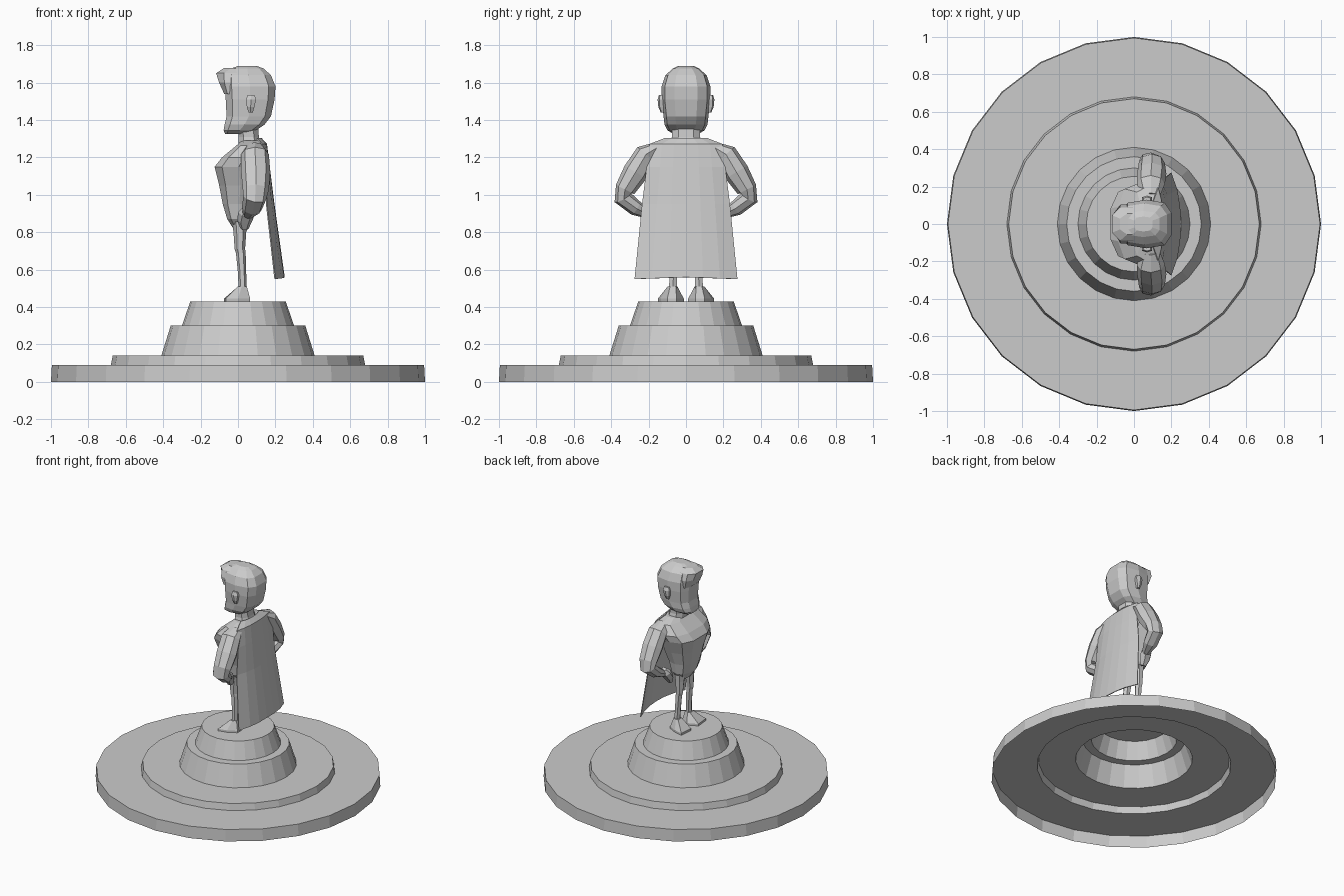
import bpy
import bmesh
from math import cos, sin, pi
from mathutils import Vector

cube = bpy.data.objects.get("Cube")
if cube:
    bpy.data.objects.remove(cube)

stone = bpy.data.materials.new("grey_stone")
stone.use_nodes = True
GREY = (0.6, 0.6, 0.6, 1)
stone.diffuse_color = GREY
stone.node_tree.nodes["Principled BSDF"].inputs["Base Color"].default_value = GREY


def finish(name, bm, mirror=False, recalc=True):
    """Turn a bmesh into a flat shaded object, optionally mirrored across y."""
    if recalc:
        bmesh.ops.recalc_face_normals(bm, faces=bm.faces)
    mesh = bpy.data.meshes.new(name)
    bm.to_mesh(mesh)
    bm.free()
    mesh.materials.append(stone)
    obj = bpy.data.objects.new(name, mesh)
    bpy.context.collection.objects.link(obj)
    if mirror:
        mod = obj.modifiers.new("Mirror", "MIRROR")
        mod.use_axis = (False, True, False)
        mod.use_mirror_merge = False
    return obj


def bridge(bm, rings, closed=True):
    n = len(rings[0])
    for low, high in zip(rings, rings[1:]):
        for i in range(n if closed else n - 1):
            j = (i + 1) % n
            bm.faces.new((low[i], low[j], high[j], high[i]))


def loft(name, sections, sides=10, power=0.75, mirror=False):
    """Stack level sections: (z, x_front, x_back, y_centre, half_width)."""
    bm = bmesh.new()
    rings = []
    for z, front, back, yc, half in sections:
        ring = []
        for i in range(sides):
            a = 2 * pi * (i + 0.5) / sides
            c, s = cos(a), sin(a)
            c = abs(c) ** power * (1 if c > 0 else -1)
            s = abs(s) ** power * (1 if s > 0 else -1)
            ring.append(bm.verts.new(((front + back) / 2 + c * (back - front) / 2,
                                      yc + s * half, z)))
        rings.append(ring)
    bridge(bm, rings)
    bm.faces.new(rings[0][::-1])
    bm.faces.new(rings[-1])
    return finish(name, bm, mirror)


def limb(name, path, sides=6, mirror=True):
    """Sweep along (x, y, z, radius_along_x, radius_across)."""
    bm = bmesh.new()
    points = [Vector(p[:3]) for p in path]
    rings = []
    for k, p in enumerate(path):
        d = (points[min(k + 1, len(path) - 1)] - points[max(k - 1, 0)]).normalized()
        u = (Vector((1, 0, 0)) - d * d.x).normalized()
        v = d.cross(u)
        rings.append([bm.verts.new(points[k] + u * cos(2 * pi * i / sides) * p[3]
                                   + v * sin(2 * pi * i / sides) * p[4])
                      for i in range(sides)])
    bridge(bm, rings)
    bm.faces.new(rings[0][::-1])
    bm.faces.new(rings[-1])
    return finish(name, bm, mirror)


# Stepped round pedestal, a shell open underneath
bm = bmesh.new()
profile = [(1, 0), (0.995, 0.09), (0.68, 0.09), (0.67, 0.14), (0.41, 0.14),
           (0.36, 0.3), (0.3, 0.3), (0.255, 0.43)]
rings = [[bm.verts.new((r * cos(pi * i / 12), r * sin(pi * i / 12), z))
          for i in range(24)] for r, z in profile]
bridge(bm, rings)
bm.faces.new(rings[-1])
finish("pedestal", bm, recalc=False)

# Torso: narrow hips, broad chest, sloping shoulders
loft("torso", [
    (0.81, -0.02, 0.05, 0, 0.06), (0.87, -0.06, 0.08, 0, 0.11),
    (0.95, -0.085, 0.10, 0, 0.125), (1.05, -0.105, 0.13, 0, 0.16),
    (1.15, -0.13, 0.14, 0, 0.20), (1.20, -0.09, 0.15, 0, 0.22),
    (1.265, -0.01, 0.15, 0, 0.20), (1.29, 0.02, 0.13, 0, 0.11)])
loft("neck", [(1.24, 0.0, 0.13, 0, 0.10), (1.31, 0.0, 0.115, 0, 0.08),
              (1.38, -0.01, 0.11, 0, 0.08)], sides=8)

# Head: square jaw, flat face, rounded skull
loft("head", [
    (1.325, -0.07, 0.02, 0, 0.065), (1.345, -0.08, 0.10, 0, 0.10),
    (1.375, -0.075, 0.145, 0, 0.115), (1.42, -0.065, 0.18, 0, 0.12),
    (1.51, -0.07, 0.20, 0, 0.13), (1.58, -0.075, 0.205, 0, 0.13),
    (1.64, -0.07, 0.18, 0, 0.11), (1.675, -0.04, 0.14, 0, 0.07),
    (1.69, 0.0, 0.10, 0, 0.04)], power=0.65)
# Swept front hair overhanging the brow
loft("front_hair", [
    (1.54, -0.076, 0.0, 0, 0.10), (1.60, -0.105, 0.02, 0, 0.11),
    (1.65, -0.122, 0.06, 0, 0.095), (1.678, -0.08, 0.09, 0, 0.06)], sides=8)
loft("ears", [(1.44, 0.055, 0.08, 0.125, 0.01), (1.47, 0.045, 0.09, 0.13, 0.018),
              (1.51, 0.04, 0.10, 0.13, 0.022), (1.535, 0.05, 0.09, 0.13, 0.014)],
     sides=6, mirror=True)

# Arms bent out with fists on the hips
limb("arms", [
    (0.09, 0.15, 1.255, 0.05, 0.03), (0.09, 0.215, 1.215, 0.075, 0.06),
    (0.095, 0.27, 1.12, 0.078, 0.068), (0.095, 0.325, 1.03, 0.07, 0.055),
    (0.09, 0.338, 0.985, 0.062, 0.05), (0.075, 0.27, 0.93, 0.055, 0.042),
    (0.055, 0.195, 0.895, 0.03, 0.025)], sides=8)
limb("fists", [
    (0.05, 0.205, 0.93, 0.025, 0.02), (0.045, 0.185, 0.90, 0.045, 0.035),
    (0.035, 0.16, 0.86, 0.04, 0.03), (0.035, 0.14, 0.82, 0.022, 0.02)])

# Thin legs and wedge feet
limb("legs", [
    (0.01, 0.055, 0.88, 0.045, 0.045), (0.01, 0.06, 0.80, 0.034, 0.035),
    (0.01, 0.065, 0.71, 0.028, 0.025), (0.015, 0.065, 0.69, 0.026, 0.024),
    (0.022, 0.067, 0.58, 0.022, 0.024), (0.025, 0.07, 0.49, 0.022, 0.024)])
bm = bmesh.new()
sole = [(-0.075, 0.045), (-0.065, 0.15), (0.0, 0.135), (0.065, 0.10),
        (0.065, 0.05), (0.0, 0.012)]
ankle = [(0.0, 0.05), (0.0, 0.095), (0.02, 0.098), (0.047, 0.085),
         (0.047, 0.055), (0.02, 0.046)]
low = [bm.verts.new((x, y, 0.43)) for x, y in sole]
mid = [bm.verts.new((x, y, 0.445)) for x, y in sole]
top = [bm.verts.new((x, y, 0.51)) for x, y in ankle]
bridge(bm, [low, mid, top])
bm.faces.new(low[::-1])
bm.faces.new(top)
finish("feet", bm, mirror=True)

# Cape hanging from the shoulders, bowed outwards at the middle
bm = bmesh.new()
rows = []
for z, edge, middle, half in [(1.305, 0.10, 0.125, 0.11), (1.272, 0.13, 0.155, 0.195),
                              (1.15, 0.15, 0.17, 0.21), (0.95, 0.155, 0.195, 0.235),
                              (0.55, 0.20, 0.25, 0.275)]:
    rows.append([bm.verts.new((edge + (middle - edge) * (1 - abs(t) ** 2.5),
                               t * half, z + (0.01 if z < 0.6 else 0) * (1 - abs(t))))
                 for t in (-1, -0.66, -0.33, 0, 0.33, 0.66, 1)])
bridge(bm, rows[::-1], closed=False)
cape = finish("cape", bm, recalc=False)
solid = cape.modifiers.new("Solidify", "SOLIDIFY")
solid.thickness = 0.006
solid.offset = -1
